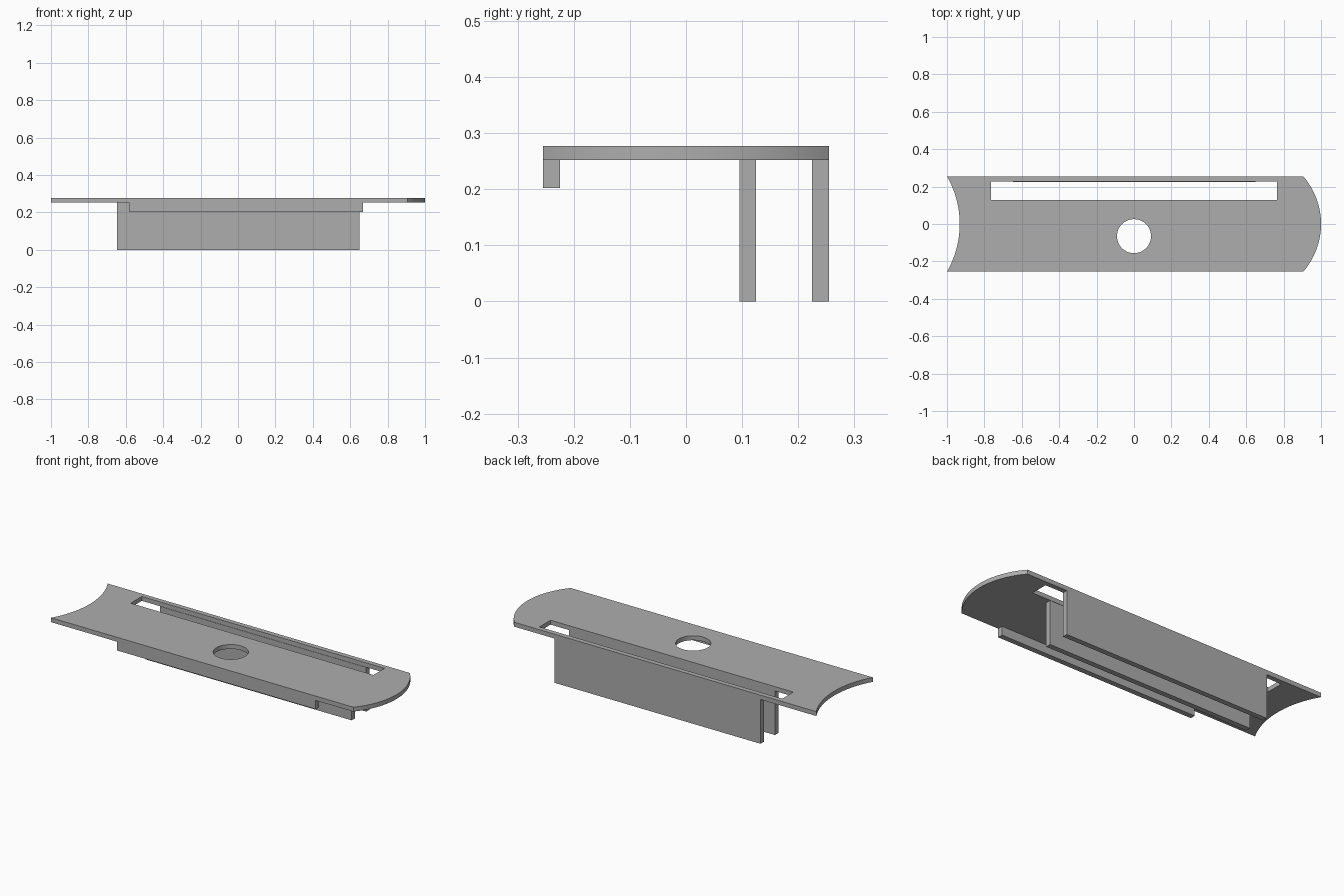
import bpy, bmesh, math

cube = bpy.data.objects.get("Cube")
if cube:
    bpy.data.objects.remove(cube, do_unlink=True)

GREY = (0.42, 0.42, 0.42, 1)
grey = bpy.data.materials.new("plain grey")
grey.use_nodes = True
grey.diffuse_color = GREY
grey.node_tree.nodes["Principled BSDF"].inputs["Base Color"].default_value = GREY

HALF = 0.255       # half depth of the plate
TOP = 0.277        # top of the plate
UNDER = 0.252      # underside of the plate


def add_object(name, bm):
    mesh = bpy.data.meshes.new(name)
    bm.to_mesh(mesh)
    bm.free()
    mesh.materials.append(grey)
    obj = bpy.data.objects.new(name, mesh)
    bpy.context.collection.objects.link(obj)
    return obj


def box(name, x0, x1, y0, y1, z0, z1):
    bm = bmesh.new()
    bmesh.ops.create_cube(bm, size=1)
    for v in bm.verts:
        v.co.x = x0 + (v.co.x + 0.5) * (x1 - x0)
        v.co.y = y0 + (v.co.y + 0.5) * (y1 - y0)
        v.co.z = z0 + (v.co.z + 0.5) * (z1 - z0)
    return add_object(name, bm)


def end_arc(x, sag, steps=32):
    """Arc from front corner to back corner, bulging by sag toward +x."""
    r = (HALF ** 2 + sag ** 2) / (2 * sag)
    a = math.asin(HALF / r)
    angles = [a * (2 * i / steps - 1) for i in range(steps + 1)]
    return [(x + sag - r + r * math.cos(t), r * math.sin(t)) for t in angles]


# Plate outline: rounded end on the left, hollow end on the right
outline = end_arc(0.905, 0.095) + end_arc(-1, 0.068)[::-1]
slot = [(-0.765, 0.127), (0.765, 0.127), (0.765, 0.227), (-0.765, 0.227)]
hole = [(0.091 * math.cos(t), -0.065 + 0.091 * math.sin(t))
        for t in (math.tau * i / 48 for i in range(48))]

bm = bmesh.new()
for loop in (outline, slot, hole):
    verts = [bm.verts.new((x, y, TOP)) for x, y in loop]
    for a, b in zip(verts, verts[1:] + verts[:1]):
        bm.edges.new((a, b))
bmesh.ops.triangle_fill(bm, edges=bm.edges[:], use_beauty=True, normal=(0, 0, 1))
for f in bm.faces:
    f.normal_update()
    if f.normal.z < 0:
        f.normal_flip()
plate = add_object("top_plate", bm)

# Give the plate its thickness and smooth the curved rims
solid = plate.modifiers.new("thickness", "SOLIDIFY")
solid.thickness = TOP - UNDER
solid.offset = -1
bpy.ops.object.select_all(action="DESELECT")
plate.select_set(True)
bpy.context.view_layer.objects.active = plate
bpy.ops.object.modifier_apply(modifier=solid.name)
bpy.ops.object.shade_smooth_by_angle(angle=math.radians(30))

# Two tall walls either side of the slot, and the short front lip
box("inner_wall", -0.648, 0.65, 0.095, 0.125, 0, UNDER)
box("back_wall", -0.648, 0.65, 0.225, HALF, 0, UNDER)
box("front_lip", -0.583, 0.668, -HALF, -0.225, 0.202, UNDER)
